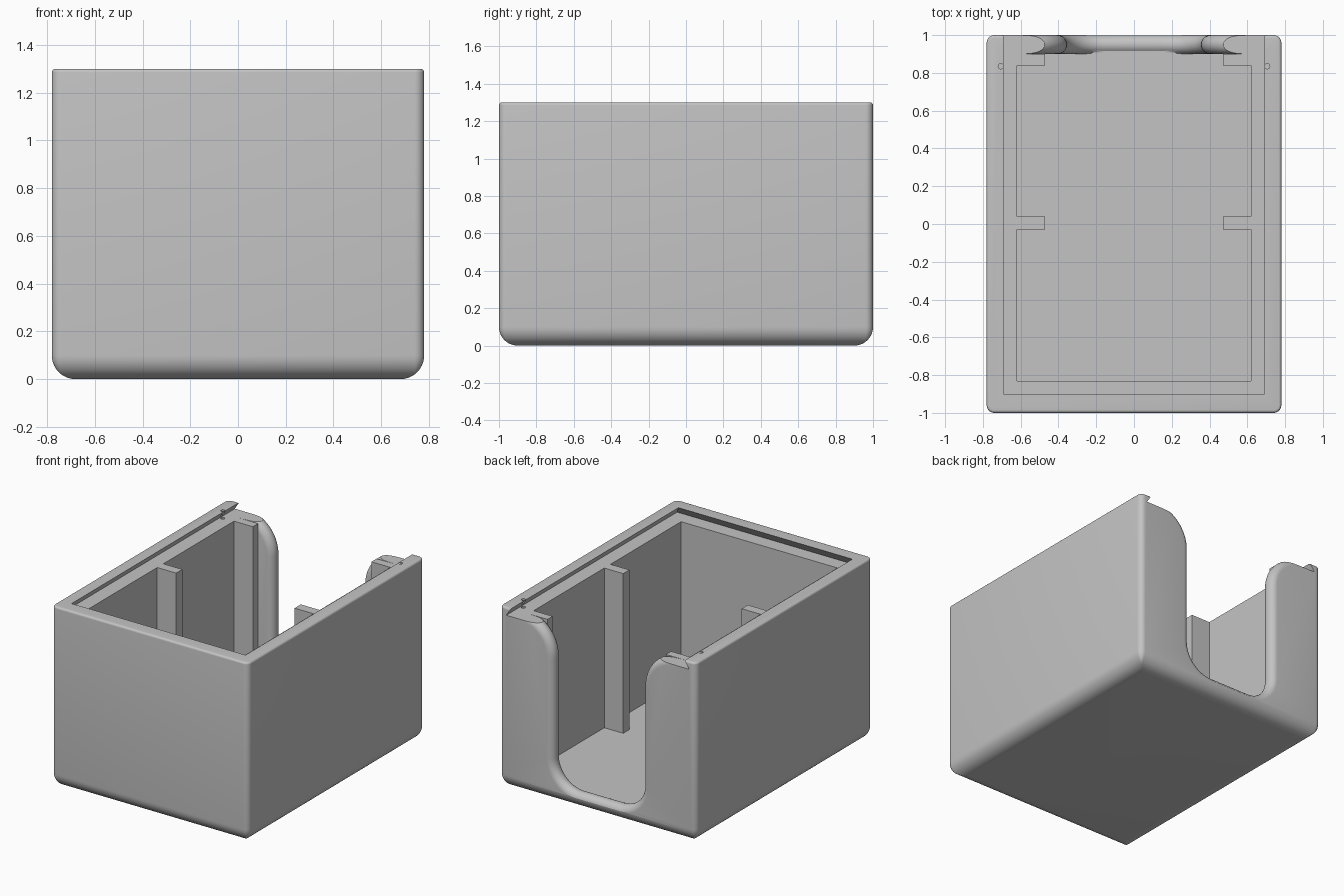
import bpy, bmesh
from math import sin, cos, pi, sqrt, radians

cube = bpy.data.objects.get("Cube")
if cube:
    bpy.data.objects.remove(cube, do_unlink=True)

HX, HY, TOP = 0.78, 1.0, 1.3      # outer half width, half depth, height
FLOOR, LEDGE = 0.1, 1.245         # cavity floor and lid ledge heights
WALL = 0.1                        # back wall thickness

grey = bpy.data.materials.new("plain grey")
grey.use_nodes = True
grey.diffuse_color = (0.55, 0.55, 0.55, 1)
grey.node_tree.nodes["Principled BSDF"].inputs["Base Color"].default_value = (0.55, 0.55, 0.55, 1)


def loft(name, rings):
    """Closed solid through rings of equal point count."""
    bm = bmesh.new()
    loops = [[bm.verts.new(p) for p in ring] for ring in rings]
    n = len(loops[0])
    for a, b in zip(loops, loops[1:]):
        for i in range(n):
            j = (i + 1) % n
            bm.faces.new((a[i], a[j], b[j], b[i]))
    bm.faces.new(loops[0][::-1])
    bm.faces.new(loops[-1])
    bmesh.ops.recalc_face_normals(bm, faces=bm.faces)
    mesh = bpy.data.meshes.new(name)
    bm.to_mesh(mesh)
    bm.free()
    ob = bpy.data.objects.new(name, mesh)
    bpy.context.collection.objects.link(ob)
    mesh.materials.append(grey)
    return ob


def prism(name, outline, z0, z1):
    return loft(name, [[(x, y, z) for x, y in outline] for z in (z0, z1)])


def arc(cx, cy, r, a0, a1, n):
    return [(cx + r * cos(a0 + (a1 - a0) * i / n),
             cy + r * sin(a0 + (a1 - a0) * i / n)) for i in range(n + 1)]


# Outer body: rounded rectangles stacked with rounded top and bottom edges
def body_ring(z, inset):
    r = max(0.04 - inset, 0.004)
    x, y = HX - inset - r, HY - inset - r
    pts = []
    for k, (sx, sy) in enumerate([(1, 1), (-1, 1), (-1, -1), (1, -1)]):
        pts += arc(sx * x, sy * y, r, k * pi / 2, (k + 1) * pi / 2, 6)
    return [(px, py, z) for px, py in pts]


steps = [i / 10 * pi / 2 for i in range(11)]
RB, RT = 0.1, 0.015
rings = [body_ring(RB * (1 - cos(a)), RB * (1 - sin(a))) for a in steps]
rings += [body_ring(TOP - RT * (1 - sin(a)), RT * (1 - cos(a))) for a in steps[::2]]
body = loft("box_body", rings)

# Main cavity, notched around the four card ribs
half = [(0.62, -0.83), (0.62, -0.03), (0.47, -0.03), (0.47, 0.04),
        (0.62, 0.04), (0.62, 0.84), (0.47, 0.84), (0.47, HY - WALL)]
cavity = prism("cavity_cutter", half + [(-x, y) for x, y in half[::-1]], FLOOR, TOP + 0.05)


# Dovetail lid channel, open at the back
def channel_ring(z):
    out = (TOP - z) * 0.64
    x, y = 0.69 + out, -0.9 - out
    return [(-x, y, z), (x, y, z), (x, 1.1, z), (-x, 1.1, z)]


channel = loft("lid_channel_cutter", [channel_ring(LEDGE), channel_ring(TOP + 0.05)])


# Finger opening in the back wall, with a fully rounded edge
def opening_ring(y, off, inner):
    side = [(0.62, TOP + 0.1)]
    side += arc(0.62, 1.025, 0.265 - off, pi / 2, pi, 16)
    side += arc(0.16, 0.31, 0.195 + off, 0, -pi / 2, 16)
    if inner:
        side = [(x, max(z, FLOOR + 0.001)) for x, z in side]
    pts = side + [(-x, z) for x, z in side[::-1]]
    return [(x, y, z) for x, z in pts]


R = WALL / 2
rings = []
for i in range(-8, 9):
    a = i / 8 * pi / 2
    y = HY - R + R * sin(a)
    rings.append(opening_ring(y if i > -8 else y - 0.001, R * (1 - cos(a)), i < 0))
rings.append(opening_ring(HY + 0.05, R, False))
opening = loft("finger_opening_cutter", rings)

# Small latch holes in the side rims
holes = [prism("latch_hole_cutter", arc(s * 0.705, 0.835, 0.014, 0, 2 * pi, 16)[:-1], 1.21, 1.35)
         for s in (-1, 1)]

# Carve the body and discard the cutters
bpy.ops.object.select_all(action='DESELECT')
body.select_set(True)
bpy.context.view_layer.objects.active = body
for cutter in [cavity, channel, opening] + holes:
    cutter.hide_render = True
    mod = body.modifiers.new("cut", 'BOOLEAN')
    mod.operation = 'DIFFERENCE'
    mod.solver = 'EXACT'
    mod.object = cutter
    bpy.ops.object.modifier_apply(modifier=mod.name)
    bpy.data.objects.remove(cutter, do_unlink=True)

bpy.ops.object.shade_smooth_by_angle(angle=radians(30))
